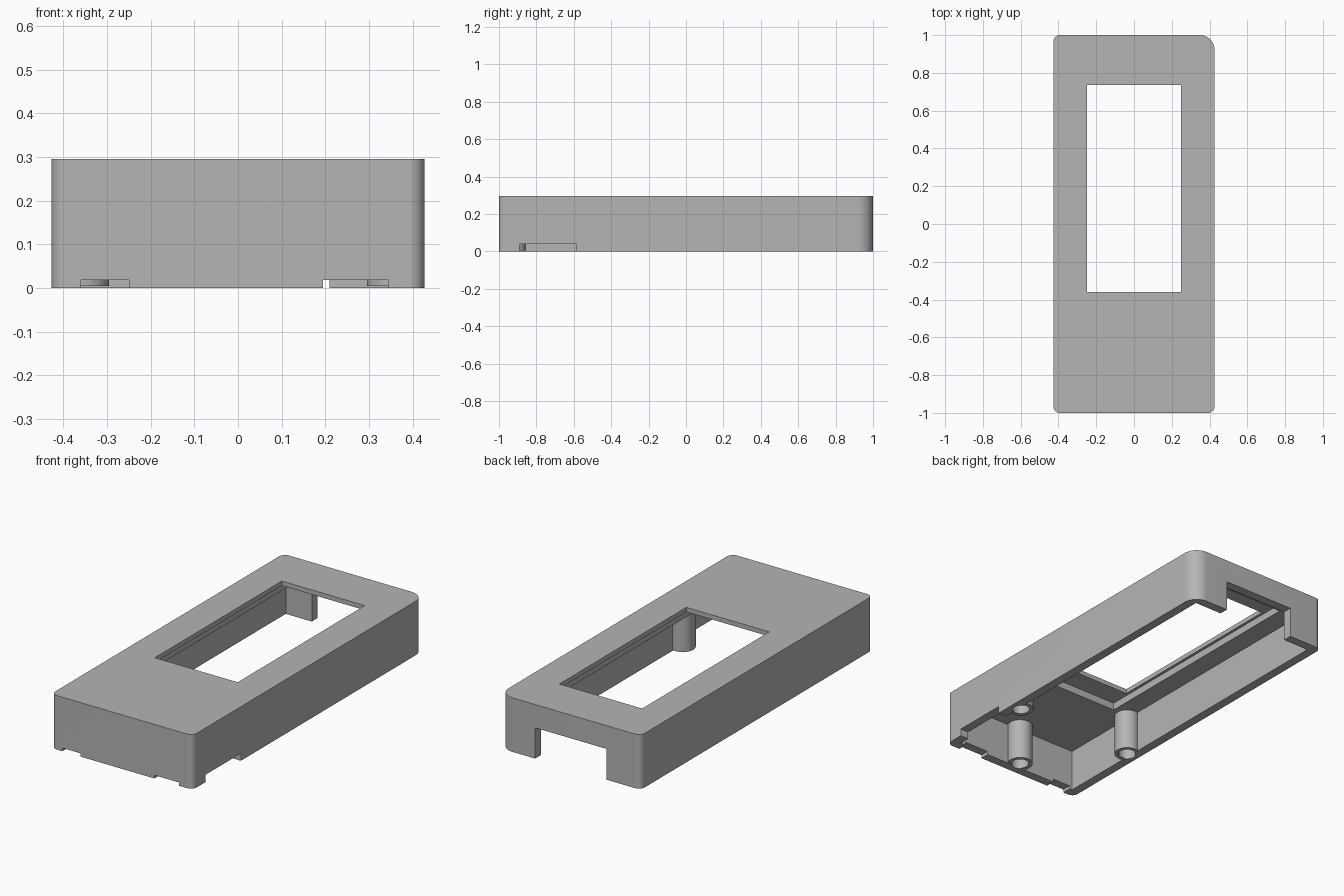
import bpy, bmesh, math

cube = bpy.data.objects.get("Cube")
if cube:
    bpy.data.objects.remove(cube, do_unlink=True)

grey = bpy.data.materials.new("matte grey plastic")
grey.use_nodes = True
grey.diffuse_color = (0.46, 0.46, 0.46, 1)
grey.node_tree.nodes["Principled BSDF"].inputs["Base Color"].default_value = grey.diffuse_color


def prism(name, outline, z0, z1):
    """Extrude a closed outline from z0 up to z1."""
    bm = bmesh.new()
    base = bm.faces.new([bm.verts.new((x, y, z0)) for x, y in outline])
    top = bmesh.ops.extrude_face_region(bm, geom=[base])["geom"]
    bmesh.ops.translate(bm, vec=(0, 0, z1 - z0),
                        verts=[g for g in top if isinstance(g, bmesh.types.BMVert)])
    bmesh.ops.recalc_face_normals(bm, faces=bm.faces)
    mesh = bpy.data.meshes.new(name)
    bm.to_mesh(mesh)
    bm.free()
    mesh.materials.append(grey)
    obj = bpy.data.objects.new(name, mesh)
    bpy.context.collection.objects.link(obj)
    return obj


def block(name, x0, x1, y0, y1, z0, z1):
    return prism(name, [(x0, y0), (x1, y0), (x1, y1), (x0, y1)], z0, z1)


def arc(cx, cy, r, start, sweep, n):
    return [(cx + r * math.cos(math.radians(start + sweep * i / n)),
             cy + r * math.sin(math.radians(start + sweep * i / n))) for i in range(n + 1)]


def cylinder(name, x, y, r, z0, z1):
    return prism(name, arc(x, y, r, 0, 360, 40)[:-1], z0, z1)


def combine(target, tool, operation):
    """Apply a boolean and discard the tool object."""
    tool.hide_render = True
    mod = target.modifiers.new(tool.name, "BOOLEAN")
    mod.operation, mod.solver, mod.object = operation, "EXACT", tool
    bpy.context.view_layer.objects.active = target
    bpy.ops.object.modifier_apply(modifier=mod.name)
    bpy.data.objects.remove(tool, do_unlink=True)


# Outer body: three tight corners and one wide one
W, L, H, WALL, CEILING = 0.427, 1.0, 0.295, 0.05, 0.23
outline = []
for sx, sy, r, start in ((1, 1, 0.08, 0), (-1, 1, 0.035, 90), (-1, -1, 0.035, 180), (1, -1, 0.035, 270)):
    outline += arc(sx * (W - r), sy * (L - r), r, start, 90, 12)
shell = prism("enclosure_shell", outline, 0, H)

# Hollow interior, display recess, window and edge notches
cutters = [
    ("cavity", -W + WALL, W - WALL, -L + WALL, L - WALL, -0.1, CEILING),
    ("display_recess", -0.265, 0.265, -0.48, 0.86, 0.1, 0.27),
    ("window", -0.25, 0.25, -0.36, 0.735, 0.1, 0.4),
    ("back_notch", -0.22, 0.21, 0.9, 1.1, -0.1, 0.168),
    ("side_notch", 0.3, 0.5, -0.89, -0.585, -0.1, 0.04),
    ("front_notch_left", 0.195, 0.345, -1.1, -0.93, -0.1, 0.018),
    ("front_notch_right", -0.36, -0.25, -1.1, -0.93, -0.1, 0.018),
]
for cutter in cutters:
    combine(shell, block(*cutter), "DIFFERENCE")

# Three hollow screw bosses hanging from the ceiling
bosses = ((0, -0.92), (-0.36, -0.485), (0.36, -0.485))
for x, y in bosses:
    combine(shell, cylinder("screw_boss", x, y, 0.065, 0.004, 0.25), "UNION")
for x, y in bosses:
    combine(shell, cylinder("screw_hole", x, y, 0.045, -0.1, 0.16), "DIFFERENCE")

# Smooth the curved walls, keep the edges crisp
bpy.ops.object.select_all(action="DESELECT")
shell.select_set(True)
bpy.context.view_layer.objects.active = shell
bpy.ops.object.shade_smooth_by_angle(angle=math.radians(30))
